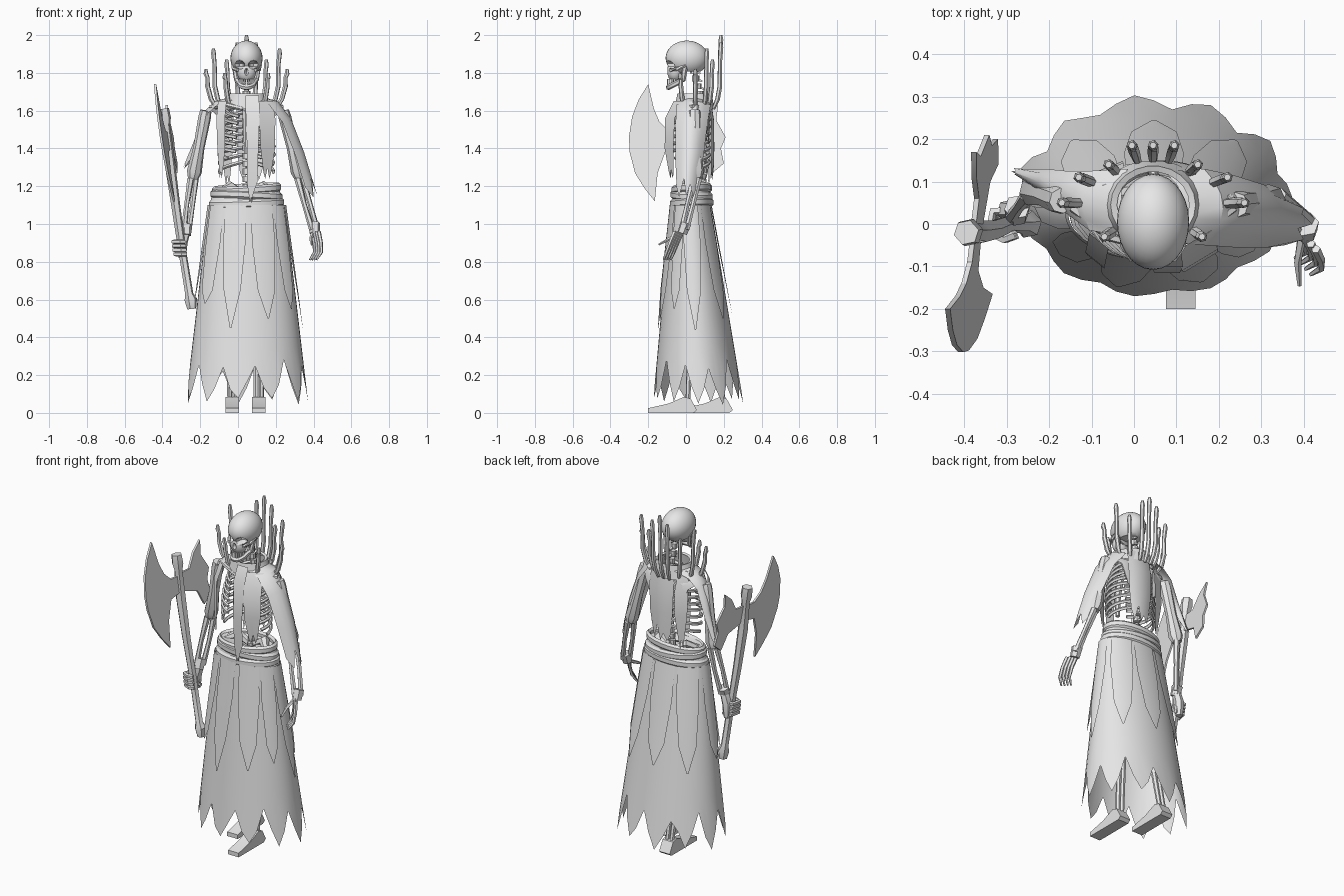
import bpy, bmesh, math, random
from mathutils import Vector as V

random.seed(4)
cube = bpy.data.objects.get("Cube")
if cube:
    bpy.data.objects.remove(cube)

grey = bpy.data.materials.new("bone_grey")
grey.use_nodes = True
grey.diffuse_color = (0.8, 0.8, 0.8, 1)
grey.node_tree.nodes["Principled BSDF"].inputs["Base Color"].default_value = (0.8, 0.8, 0.8, 1)
CX = 0.045  # body axis


def finish(name, bm, angle=35):
    bmesh.ops.recalc_face_normals(bm, faces=bm.faces)
    mesh = bpy.data.meshes.new(name)
    bm.to_mesh(mesh)
    bm.free()
    mesh.materials.append(grey)
    ob = bpy.data.objects.new(name, mesh)
    bpy.context.collection.objects.link(ob)
    bpy.ops.object.select_all(action='DESELECT')
    ob.select_set(True)
    bpy.context.view_layer.objects.active = ob
    bpy.ops.object.shade_smooth_by_angle(angle=math.radians(angle))
    return ob


def loft(name, rows, around=False, along=False, caps=False):
    """Skin a grid of points, optionally closed either way."""
    bm = bmesh.new()
    grid = [[bm.verts.new(p) for p in row] for row in rows]
    n, m = len(grid), len(grid[0])
    for i in range(n if along else n - 1):
        for j in range(m if around else m - 1):
            a, b = grid[i], grid[(i + 1) % n]
            k = (j + 1) % m
            bm.faces.new((a[j], a[k], b[k], b[j]))
    if caps:
        bm.faces.new(grid[0])
        bm.faces.new(grid[-1])
    return finish(name, bm)


def tube(name, pts, radii, sides=6, closed=False, up=(0.3, 1, 0.2), tall=1):
    pts = [V(p) for p in pts]
    n = len(pts)
    if not isinstance(radii, (list, tuple)):
        radii = [radii] * n
    rows = []
    for i, p in enumerate(pts):
        a = pts[(i - 1) % n] if closed or i else p
        b = pts[(i + 1) % n] if closed or i < n - 1 else p
        t = (b - a).normalized()
        s = t.cross(V(up)).normalized()
        u = s.cross(t)
        rows.append([p + radii[i] * (s * math.cos(q) + u * math.sin(q) * tall)
                     for q in (2 * math.pi * (j + 0.5) / sides for j in range(sides))])
    return loft(name, rows, True, closed, not closed)


def strip(name, path, widths, side, bow=(0, 0, 0), jag=0.05, cols=6):
    """Hanging cloth: rows follow the path, edges shift by bow, end is torn."""
    rows = []
    for i, (p, w) in enumerate(zip(path, widths)):
        row = []
        for j in range(cols + 1):
            f = 2 * j / cols - 1
            q = V(p) + V(side) * (w / 2 * f) + V(bow) * f * f
            if i == len(path) - 1 and j % 2 == 0:
                q += (V(path[i - 1]) - V(p)).normalized() * jag * random.uniform(0.5, 1.5)
            row.append(q)
        rows.append(row)
    return loft(name, rows)


def plate(name, outline, place, thick):
    """Flat outline in two coordinates, given thickness along x."""
    bm = bmesh.new()
    f = bm.faces.new([bm.verts.new(place(a, b)) for a, b in outline])
    new = bmesh.ops.extrude_face_region(bm, geom=[f])["geom"]
    bmesh.ops.translate(bm, vec=(thick, 0, 0), verts=[v for v in new if isinstance(v, bmesh.types.BMVert)])
    return finish(name, bm, 20)


def ball(name, centre, size, seg=20):
    bm = bmesh.new()
    bmesh.ops.create_uvsphere(bm, u_segments=seg, v_segments=seg * 2 // 3, radius=1)
    for v in bm.verts:
        v.co = V(centre) + V(c * s for c, s in zip(v.co, size))
    return finish(name, bm)


def box(name, centre, size):
    bm = bmesh.new()
    bmesh.ops.create_cube(bm, size=1)
    for v in bm.verts:
        v.co = V(centre) + V(c * s for c, s in zip(v.co, size))
    return finish(name, bm)


def skirt_point(a, z, grow=0.0):
    t = (1.1 - z) / 1.05
    return (0.047 + (0.202 + 0.123 * t + grow) * math.cos(a),
            0.025 + 0.04 * t + (0.105 + 0.135 * t + grow) * math.sin(a), z)


# Skirt with torn hem
N = 44
angles = [2 * math.pi * i / N for i in range(N)]
hem = [random.uniform(0.04, 0.08) if i % 4 == 0 else random.uniform(0.2, 0.29) if i % 4 == 2
       else random.uniform(0.12, 0.17) for i in range(N)]
rows = [[skirt_point(a, z) for a in angles] for z in (1.1, 0.85, 0.6, 0.35)]
loft("skirt", rows + [[skirt_point(a, h) for a, h in zip(angles, hem)]], True)

# Pointed overskirt panels: direction in degrees, half width and tip height
for deg, wide, tip in ((0, 0.34, 0.44), (48, 0.34, 0.5), (90, 0.32, 0.52), (132, 0.34, 0.5), (180, 0.34, 0.56),
                       (218, 0.28, 0.58), (253, 0.28, 0.45), (293, 0.3, 0.5), (326, 0.24, 0.55)):
    mid = math.radians(deg)
    rows = [[skirt_point(mid + wide * w * (j / 4 - 1), z + lift * abs(j / 4 - 1), g) for j in range(9)]
            for z, w, g, lift in ((1.1, 1, 0.006, 0), (0.9, 0.95, 0.01, 0), (0.62, 0.62, 0.016, 0.03), (tip, 0.05, 0.018, 0))]
    loft("overskirt_panel", rows)

# Wrapped belt
for z, rx, tilt in ((1.11, 0.188, 0.008), (1.15, 0.18, -0.01), (1.185, 0.172, 0.012)):
    tube("belt_wrap", [(CX + rx * math.cos(a), 0.03 + 0.56 * rx * math.sin(a), z + tilt * math.sin(a + 1))
                       for a in angles[::2]], 0.013, 6, True, (0, 0, 1), 1.8)
loft("waist_cloth", [[(CX + r * math.cos(a), 0.03 + 0.55 * r * math.sin(a), z) for a in angles[::2]]
                     for r, z in ((0.2, 1.09), (0.172, 1.19), (0.05, 1.175))], True)

# Spine, sternum and ribs
for i in range(17):
    z = 1.14 + i * 0.041
    y = 0.09 - 0.05 * max(0, z - 1.6) / 0.2 - 0.03 * max(0, 1.35 - z) / 0.2
    tube("vertebra", [(CX, y, z), (CX, y, z + 0.03)], 0.02, 8)
    tube("vertebra_spur", [(CX, y, z + 0.015), (CX, y + 0.035, z)], [0.012, 0.006], 4, up=(1, 0, 0))
tube("sternum", [(CX, -0.06, 1.6), (CX, -0.085, 1.5), (CX, -0.085, 1.37)], [0.022, 0.018, 0.012])
for s in (-1, 1):
    for i in range(9):
        z = 1.63 - i * 0.037
        w = 0.09 + 0.058 * math.sin(math.pi * min(1, (i + 1) / 8) * 0.62)
        end = 2.75 if i < 6 else 2.75 - 0.35 * (i - 5)
        tube("rib", [(CX + s * w * math.sin(a), 0.02 + 0.105 * math.cos(a), z - 0.06 * a / end)
                     for a in (0.12 + (end - 0.12) * q / 9 for q in range(10))], 0.0085, 5, up=(0, 0, 1), tall=1.25)
    tube("collarbone", [(CX + s * 0.02, -0.05, 1.61), (CX + s * 0.1, -0.03, 1.63), (CX + s * 0.19, 0.04, 1.62)], 0.012)
    tube("shoulder_blade", [(CX + s * 0.19, 0.06, 1.62), (CX + s * 0.11, 0.115, 1.58), (CX + s * 0.08, 0.12, 1.43)],
         [0.015, 0.04, 0.008], 6, up=(0, 1, 0), tall=0.25)
    tube("hip_bone", [(CX + s * 0.02, 0.07, 1.16), (CX + s * 0.09, 0.06, 1.2), (CX + s * 0.14, 0, 1.17)], [0.02, 0.03, 0.015])

# Skull: cranium and face joined, sockets and base cut out
skull = ball("skull", (CX, 0.005, 1.878), (0.085, 0.113, 0.093), 28)
tools = [(box("base_tool", (CX, 0.09, 1.77), (0.3, 0.2, 0.075)), 'DIFFERENCE'),
         (ball("face_tool", (CX, -0.058, 1.81), (0.052, 0.042, 0.06)), 'UNION')]
tools += [(ball("socket_tool", (CX + s * 0.038, -0.098, 1.842), (0.03, 0.06, 0.024), 8), 'DIFFERENCE') for s in (-1, 1)]
tools += [(ball("nose_tool", (CX, -0.105, 1.805), (0.011, 0.03, 0.02), 9), 'DIFFERENCE')]
for tool, kind in tools:
    mod = skull.modifiers.new("cut", 'BOOLEAN')
    mod.operation, mod.object = kind, tool
    bpy.context.view_layer.objects.active = skull
    bpy.ops.object.modifier_apply(modifier=mod.name)
    bpy.data.objects.remove(tool)
arc = [math.pi * i / 10 for i in range(11)]
tube("jaw", [(CX + 0.064, -0.005, 1.83), (CX + 0.054, -0.015, 1.765)]
     + [(CX + 0.042 * math.cos(a), -0.045 - 0.05 * math.sin(a), 1.748 - 0.025 * math.sin(a)) for a in arc]
     + [(CX - 0.054, -0.015, 1.765), (CX - 0.064, -0.005, 1.83)], 0.012, 6, up=(0.05, -0.4, 1), tall=1.2)
for a in arc[1:-1]:
    box("tooth", (CX + 0.037 * math.cos(a), -0.045 - 0.05 * math.sin(a), 1.752), (0.009, 0.01, 0.03))
for s in (-1, 1):
    tube("cheekbone", [(CX + s * 0.045, -0.085, 1.815), (CX + s * 0.068, -0.05, 1.82), (CX + s * 0.072, 0.0, 1.84)], 0.01)

# Collar band
rings = ((1.61, 0.135, 0.105), (1.645, 0.115, 0.1), (1.69, 0.1, 0.092), (1.685, 0.085, 0.078))
loft("collar", [[(CX + rx * math.cos(a), 0.045 + ry * math.sin(a), z) for a in angles[::2]] for z, rx, ry in rings], True)

# Spikes rising from the collar
spikes = ((0.0, 0.185, 2.0), (0.05, 0.185, 1.96), (0.105, 0.14, 1.87), (0.175, 0.11, 1.93), (0.215, 0.05, 1.82), (0.115, -0.03, 1.8))
for dx, y, z in spikes:
    for s in ((-1, 1) if dx else (1,)):
        spot = lambda f, h: (CX + s * dx * f, 0.045 + (y - 0.045) * f, h)
        tube("collar_spike", [spot(0.72, 1.61), spot(0.87, 1.66), spot(0.96, 1.73), spot(0.96, (1.73 + z) / 2),
                              spot(1, z - 0.025), spot(1, z)], [0.009, 0.013, 0.013, 0.011, 0.013, 0.008], 6)

# Hanging cloth
X, Y = (1, 0, 0), (0, 1, 0)
strip("front_sash", [(0.075, -0.06, 1.68), (0.078, -0.1, 1.6), (0.078, -0.115, 1.4), (0.075, -0.105, 1.22), (0.068, -0.1, 1.11)],
      [0.07, 0.075, 0.06, 0.055, 0.02], X, jag=0.04, cols=4)
strip("back_cape", [(0.07, 0.13, 1.67), (0.07, 0.148, 1.55), (0.07, 0.15, 1.4), (0.07, 0.145, 1.23)],
      [0.15, 0.16, 0.15, 0.12], X, (0, -0.015, 0), 0.08)
strip("back_strip", [(-0.05, 0.1, 1.66), (-0.06, 0.13, 1.55), (-0.06, 0.135, 1.4), (-0.055, 0.12, 1.2)],
      [0.05, 0.07, 0.065, 0.03], (1, 0.4, 0), jag=0.06, cols=4)
for x, w, slant in ((-0.092, 0.045, -0.8), (0.155, 0.085, 0.6)):
    strip("chest_strip", [(x * 0.9, -0.04, 1.65), (x, -0.085, 1.56), (x + 0.003, -0.09, 1.4), (x, -0.075, 1.24)],
          [w, w, w * 0.9, w * 0.5], (1, slant, 0), jag=0.05, cols=4)
strip("left_mantle", [(0.12, 0.04, 1.675), (0.21, 0.04, 1.65), (0.28, 0.03, 1.56), (0.35, 0.018, 1.38), (0.42, 0.0, 1.15)],
      [0.16, 0.18, 0.17, 0.15, 0.11], Y, (-0.045, 0, -0.02), 0.08)
strip("right_mantle", [(-0.03, 0.05, 1.675), (-0.12, 0.055, 1.65), (-0.175, 0.075, 1.6), (-0.225, 0.1, 1.46), (-0.29, 0.125, 1.3)],
      [0.16, 0.14, 0.1, 0.06, 0.02], Y, (0.015, 0, -0.015), 0.05)

# Arms and hands
arms = (("left", (0.24, 0.045, 1.6), (0.328, 0.055, 1.24), (0.405, -0.01, 0.97)),
        ("right", (-0.17, 0.055, 1.6), (-0.238, 0.08, 1.24), (-0.275, 0.03, 0.96)))
for side, shoulder, elbow, wrist in arms:
    a, b, c = V(shoulder), V(elbow), V(wrist)
    tube(side + "_upper_arm", [a, a.lerp(b, 0.1), a.lerp(b, 0.55), a.lerp(b, 0.9), b], [0.03, 0.034, 0.03, 0.04, 0.028], 8)
    for off in (-0.013, 0.013):
        d = V((off, off, 0))
        tube(side + "_forearm", [b + d, b.lerp(c, 0.5) + d * 1.2, c + d], [0.018, 0.013, 0.016])
    tube(side + "_wrist", [c + V((0, 0.01, 0.035)), c - V((0, 0.01, 0.02))], [0.031, 0.027])
for i in range(4):
    x, y = 0.392 + i * 0.012, -0.02 - i * 0.013
    tube("left_finger", [(x, y, 0.96), (x + 0.012, y - 0.025, 0.9), (x + 0.013, y - 0.045, 0.85), (x - 0.012, y - 0.06, 0.81)],
         [0.011, 0.01, 0.009, 0.005], 5)
    z = 0.84 + i * 0.022
    hx = -0.3 - (z - 0.85) * 0.13
    tube("right_finger", [(hx + 0.03, 0.03, z), (hx - 0.025, 0.03, z), (hx - 0.035, -0.02, z), (hx, -0.035, z), (hx + 0.025, -0.025, z)],
         0.012, 5, up=(0, 0, 1))
tube("left_thumb", [(0.395, -0.03, 0.95), (0.385, -0.09, 0.92), (0.39, -0.145, 0.89)], [0.011, 0.009, 0.005], 5)
tube("right_palm", [(-0.275, 0.03, 0.96), (-0.295, 0.03, 0.9), (-0.295, 0.03, 0.82)], [0.024, 0.029, 0.02])

# Axe
tube("axe_handle", [(-0.245, 0, 0.55), (-0.25, 0, 0.6), (-0.258, 0, 0.63), (-0.297, 0, 0.87), (-0.334, -0.015, 1.13),
                    (-0.365, -0.02, 1.35), (-0.383, -0.02, 1.52), (-0.388, -0.02, 1.56), (-0.395, -0.02, 1.61)],
     [0.024, 0.034, 0.022, 0.021, 0.025, 0.029, 0.024, 0.034, 0.03])
lean = lambda y, z: (-0.376 + 0.12 * y - 0.155 * (z - 1.45), y, z)
plate("axe_blade", [(-0.02, 1.49), (-0.09, 1.49), (-0.14, 1.54), (-0.17, 1.61), (-0.2, 1.74), (-0.25, 1.66), (-0.285, 1.57),
                    (-0.302, 1.46), (-0.298, 1.38), (-0.27, 1.27), (-0.22, 1.19), (-0.165, 1.12), (-0.15, 1.27),
                    (-0.11, 1.38), (-0.02, 1.4)], lean, 0.012)
plate("axe_back_blade", [(-0.02, 1.5), (0.06, 1.5), (0.11, 1.58), (0.17, 1.63), (0.16, 1.55), (0.21, 1.46), (0.185, 1.4),
                         (0.2, 1.32), (0.14, 1.27), (0.1, 1.36), (-0.02, 1.4)], lean, 0.012)

# Legs and feet
for side, x, shift in (("left", 0.11, 0.0), ("right", -0.03, 0.19)):
    tube(side + "_thigh", [(x, 0.03, 1.1), (x, 0.03 + shift * 0.3, 0.6)], [0.03, 0.025])
    for d in (-0.014, 0.014):
        tube(side + "_shin", [(x + d, 0.03 + shift * 0.3, 0.6), (x + d, 0.01 + shift, 0.06)], [0.018, 0.013])
    plate(side + "_foot", [(-0.2, 0), (-0.2, 0.025), (-0.09, 0.05), (-0.01, 0.085), (0.025, 0.075), (0.058, 0.015), (0.04, 0)],
          lambda y, z: (x - 0.035, y + shift, z), 0.07)
